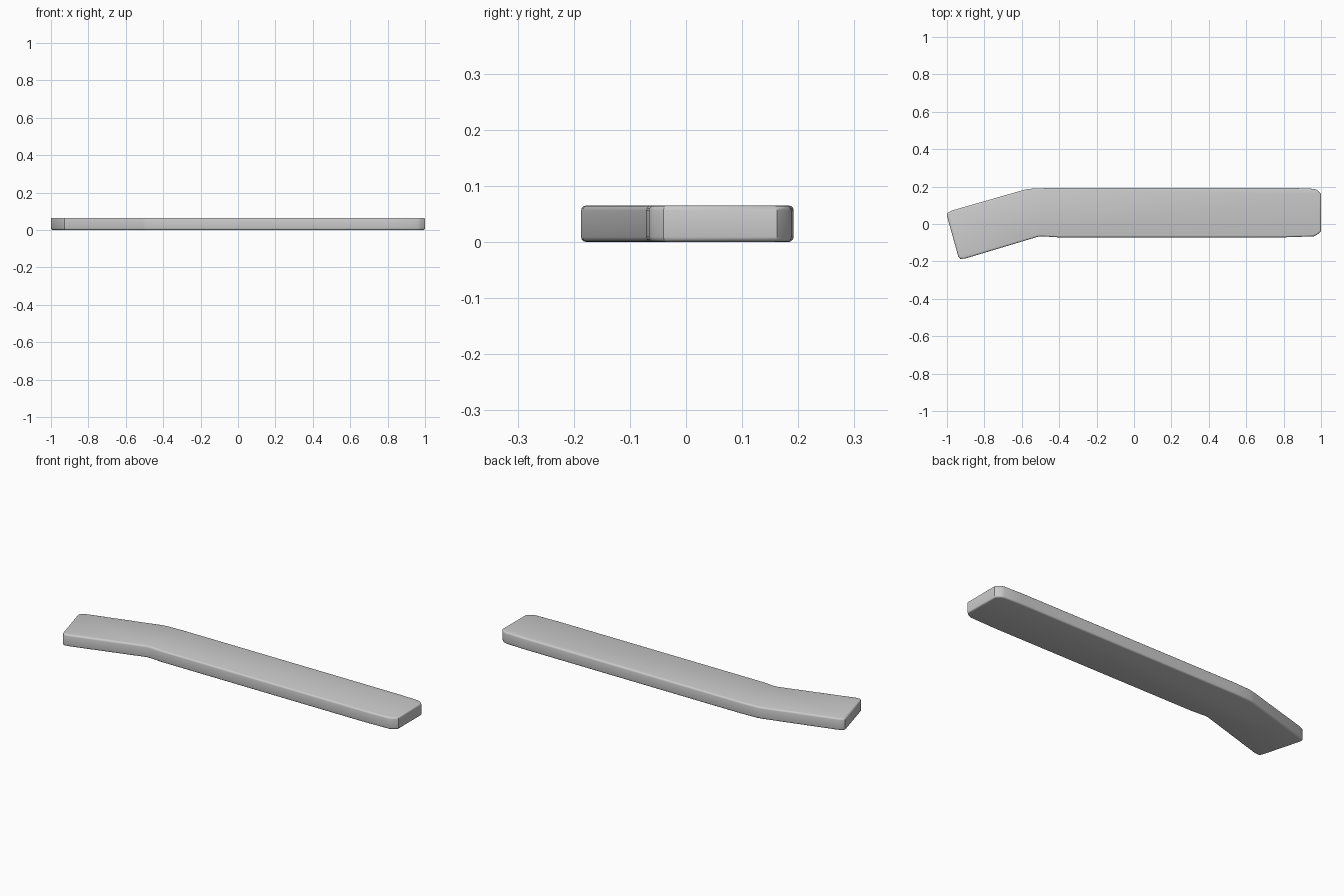
import bpy, bmesh

if "Cube" in bpy.data.objects:
    bpy.data.objects.remove(bpy.data.objects["Cube"])

HEIGHT = 0.065

# Plan outline of the bent flat bar, counter-clockwise
outline = [
    (-0.998, 0.036), (-0.940, -0.172), (-0.928, -0.187), (-0.900, -0.184),
    (-0.510, -0.067), (-0.490, -0.066), (-0.410, -0.071), (0.810, -0.071),
    (0.960, -0.066), (0.978, -0.058), (1.000, -0.040),
    (1.000, 0.162), (0.978, 0.182), (0.960, 0.188), (0.860, 0.192),
    (-0.460, 0.192), (-0.560, 0.188), (-0.590, 0.182),
    (-0.970, 0.073), (-0.992, 0.063), (-1.000, 0.052),
]

# Extruded bar with rounded top and bottom rims
bm = bmesh.new()
base = bm.faces.new([bm.verts.new((x, y, 0)) for x, y in outline])
ext = bmesh.ops.extrude_face_region(bm, geom=[base])
bmesh.ops.translate(bm, vec=(0, 0, HEIGHT),
                    verts=[v for v in ext["geom"] if isinstance(v, bmesh.types.BMVert)])
if not any(abs(f.normal.z) > 0.9 and f.calc_center_median().z < 0.001 for f in bm.faces):
    bm.faces.new([v for v in bm.verts if v.co.z < 0.001])
bmesh.ops.recalc_face_normals(bm, faces=bm.faces)
rims = [e for e in bm.edges if abs(e.verts[0].co.z - e.verts[1].co.z) < 0.001]
bmesh.ops.bevel(bm, geom=rims, offset=0.009, segments=3, profile=0.5,
                affect='EDGES', clamp_overlap=True)
bmesh.ops.recalc_face_normals(bm, faces=bm.faces)

mesh = bpy.data.meshes.new("bent_bar")
bm.to_mesh(mesh)
bm.free()
bar = bpy.data.objects.new("bent_bar", mesh)
bpy.context.collection.objects.link(bar)
bpy.context.view_layer.objects.active = bar
bar.select_set(True)
bpy.ops.object.shade_smooth_by_angle(angle=0.6)
